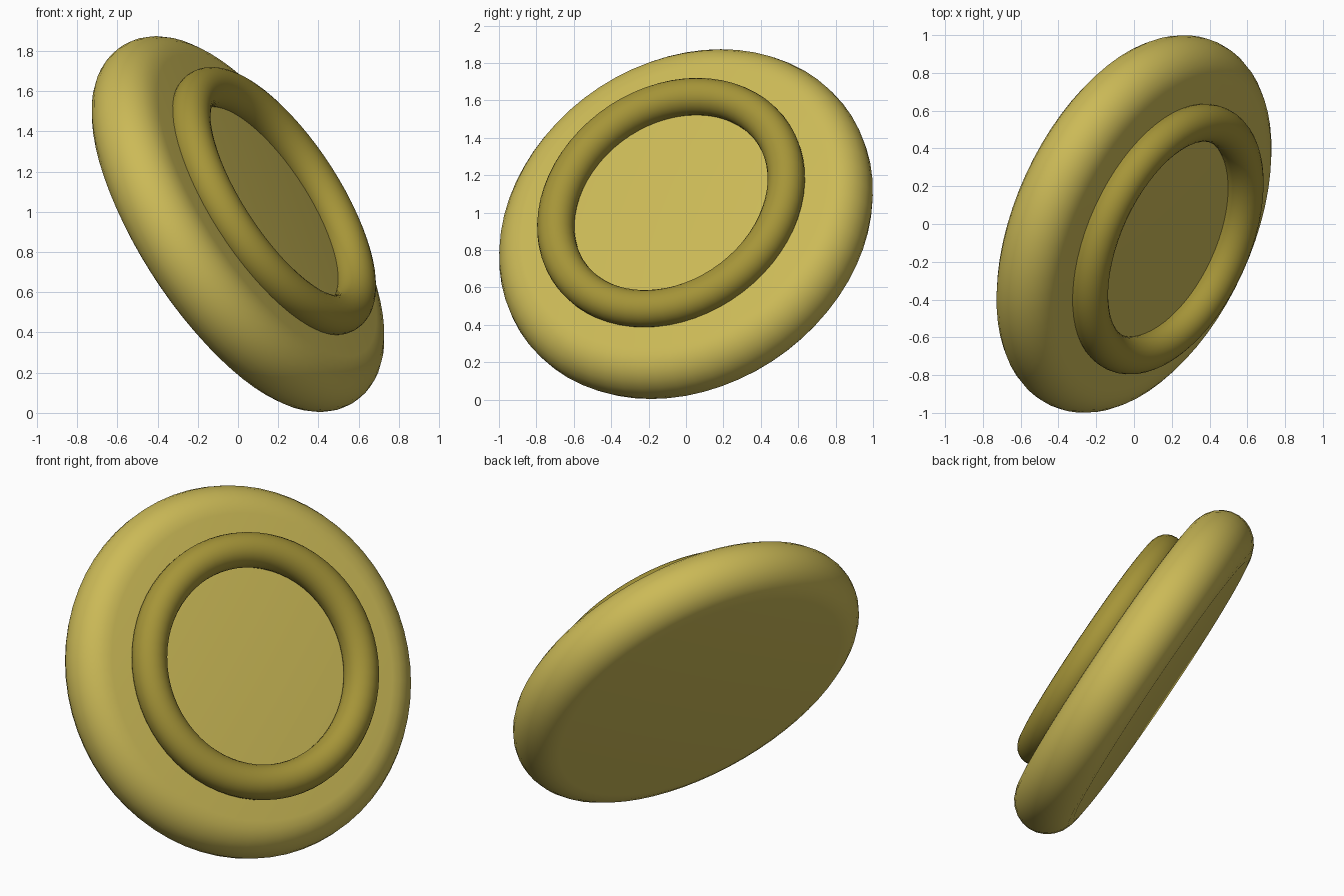
import bpy, bmesh, math
from mathutils import Matrix, Vector

if "Cube" in bpy.data.objects:
    bpy.data.objects.remove(bpy.data.objects["Cube"])

# Tilted axis of the whole piece
axis = Vector((0.78, -0.357, 0.51)).normalized()
place = Matrix.Translation((0, 0, 0.939)) @ axis.to_track_quat('Z', 'Y').to_matrix().to_4x4()


def material(name, color):
    m = bpy.data.materials.new(name)
    m.diffuse_color = (*color, 1)
    m.use_nodes = True
    m.node_tree.nodes["Principled BSDF"].inputs["Base Color"].default_value = m.diffuse_color
    return m


def arc(radius, height, r, start, end, steps):
    """Points of a circular arc in the (radius, height) plane."""
    angles = [math.radians(start + (end - start) * i / steps) for i in range(steps + 1)]
    return [(radius + r * math.cos(a), height + r * math.sin(a)) for a in angles]


def lathe(name, profile, mat, closed=False, sides=64):
    """Revolve a profile around the tilted axis."""
    bm = bmesh.new()
    rings = [[bm.verts.new((p * math.cos(2 * math.pi * i / sides),
                            p * math.sin(2 * math.pi * i / sides), h))
              for i in range(sides)] for p, h in profile]
    pairs = list(zip(rings, rings[1:]))
    if closed:
        pairs.append((rings[-1], rings[0]))
    else:
        bm.faces.new(rings[0])
        bm.faces.new(rings[-1])
    for a, b in pairs:
        for i in range(sides):
            j = (i + 1) % sides
            bm.faces.new((a[i], a[j], b[j], b[i]))
    bmesh.ops.recalc_face_normals(bm, faces=bm.faces)
    bm.transform(place)
    mesh = bpy.data.meshes.new(name)
    bm.to_mesh(mesh)
    bm.free()
    mesh.materials.append(mat)
    obj = bpy.data.objects.new(name, mesh)
    bpy.context.collection.objects.link(obj)
    bpy.ops.object.select_all(action='DESELECT')
    obj.select_set(True)
    bpy.context.view_layer.objects.active = obj
    bpy.ops.object.shade_smooth_by_angle(angle=math.radians(40))


pale = material("pale_olive_yellow", (0.60, 0.49, 0.095))
deep = material("deep_olive_yellow", (0.38, 0.30, 0.04))

# Flat disc with a fully rounded rim
lathe("round_disc", arc(0.875, 0, 0.183, -90, 90, 12), pale)

# Raised ring half sunk into the front face
lathe("raised_ring", arc(0.66, 0.224, 0.10, 0, 345, 23), deep, closed=True)
